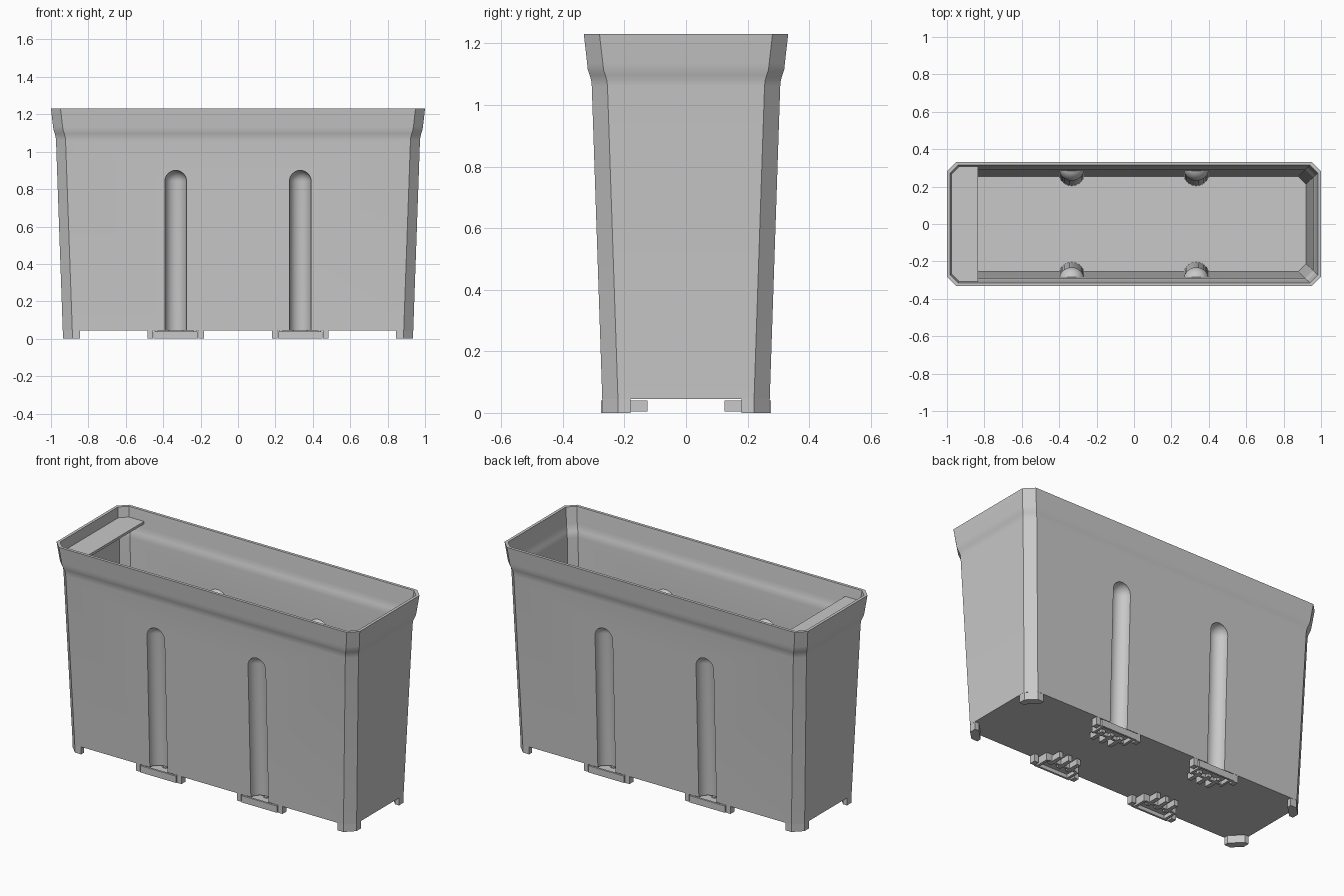
import bpy, bmesh, math

cube = bpy.data.objects.get("Cube")
if cube:
    bpy.data.objects.remove(cube)

grey = bpy.data.materials.new("light grey plastic")
grey.use_nodes = True
COLOUR = (0.58, 0.58, 0.58, 1)
grey.diffuse_color = COLOUR
grey.node_tree.nodes["Principled BSDF"].inputs["Base Color"].default_value = COLOUR

FLOOR = 0.045
GROOVE_X = 0.333
WALL = 0.017


def loft(name, rings):
    """Skin a stack of equal rings of points and cap both ends."""
    bm = bmesh.new()
    loops = [[bm.verts.new(p) for p in ring] for ring in rings]
    n = len(loops[0])
    for a, b in zip(loops, loops[1:]):
        for i in range(n):
            j = (i + 1) % n
            bm.faces.new((a[i], a[j], b[j], b[i]))
    bm.faces.new(loops[0][::-1])
    bm.faces.new(loops[-1])
    bmesh.ops.recalc_face_normals(bm, faces=bm.faces)
    mesh = bpy.data.meshes.new(name)
    bm.to_mesh(mesh)
    bm.free()
    mesh.materials.append(grey)
    obj = bpy.data.objects.new(name, mesh)
    bpy.context.collection.objects.link(obj)
    return obj


def octagon(hx, hy, z, c):
    quarter = [(hx, hy - c), (hx - c, hy)]
    pts = quarter + [(-x, y) for x, y in quarter[::-1]]
    pts += [(-x, -y) for x, y in pts]
    return [(x, y, z) for x, y in pts]


def prism(name, outline, z0, z1):
    return loft(name, [[(x, y, z) for x, y in outline] for z in (z0, z1)])


def box(name, x0, x1, y0, y1, z0, z1):
    return prism(name, [(x0, y0), (x1, y0), (x1, y1), (x0, y1)], z0, z1)


def capsule(name, x, side, r):
    """Round-topped post that leans with the wall."""
    top = 0.842
    profile = [(r, -0.1)]
    for i in range(9):
        a = math.radians(i * 10.8)
        profile.append((r * math.cos(a), top + r * math.sin(a)))
    rings = []
    for rad, z in profile:
        y = side * (0.27 + 0.035 * z)
        rings.append([(x + rad * math.cos(t), y + rad * math.sin(t), z)
                      for t in (math.tau * k / 40 for k in range(40))])
    return loft(name, rings)


def subtract(target, cutter):
    mod = target.modifiers.new("cut", 'BOOLEAN')
    mod.operation = 'DIFFERENCE'
    mod.solver = 'EXACT'
    mod.object = cutter
    bpy.context.view_layer.objects.active = target
    bpy.ops.object.modifier_apply(modifier=mod.name)
    bpy.data.objects.remove(cutter)


# Tapered tub with a flared lip: half length, half width, height
profile = [(0.937, 0.272, FLOOR), (0.973, 0.306, 1.06), (0.975, 0.308, 1.08),
           (0.980, 0.313, 1.097), (0.986, 0.319, 1.115), (0.989, 0.321, 1.135),
           (1.0, 0.332, 1.23)]
tub = loft("tub", [octagon(hx, hy, z, 0.051) for hx, hy, z in profile])
inner = [(hx - WALL, hy - WALL, z, 0.042) for hx, hy, z in profile]
inner[0] = inner[0][:2] + (FLOOR + 0.02, 0.042)
inner[-1] = (0.985, 0.317, 1.25, 0.042)
cavity = loft("cavity", [octagon(*p) for p in inner])

# Round-topped grooves pressed into both long walls
for x in (-GROOVE_X, GROOVE_X):
    for side in (-1, 1):
        subtract(cavity, capsule("groove_core", x, side, 0.068))
        subtract(tub, capsule("groove_cutter", x, side, 0.058))
subtract(tub, cavity)

# Shelf inside one end, just below the rim
shelf = prism("end_shelf", [(-0.835, -0.314), (-0.835, 0.314), (-0.935, 0.314),
                            (-0.982, 0.268), (-0.982, -0.268), (-0.935, -0.314)],
              1.155, 1.17)

# Chamfered corner feet
foot = [(0.845, 0.271), (0.885, 0.271), (0.936, 0.221),
        (0.936, 0.18), (0.91, 0.18), (0.845, 0.245)]
for sx in (-1, 1):
    for sy in (-1, 1):
        prism("corner_foot", [(x * sx, y * sy) for x, y in foot], 0, FLOOR + 0.005)

# Clip feet below each groove
for cx in (-GROOVE_X, GROOVE_X):
    for s in (-1, 1):
        def part(name, x0, x1, y0, y1, z0, z1):
            box(name, cx + x0, cx + x1, s * y0, s * y1, z0, z1)
        part("clip_ledge", -0.1, 0.1, 0.205, 0.27, 0.022, 0.036)
        part("clip_front", -0.118, 0.118, 0.264, 0.276, 0, 0.04)
        for e in (-1, 1):
            part("clip_side", e * 0.122, e * 0.15, 0.235, 0.271, 0, FLOOR + 0.005)
            part("clip_arm", e * 0.095, e * 0.11, 0.185, 0.266, 0, FLOOR + 0.005)
        for k in (-1, 0, 1):
            part("clip_prong", k * 0.06 - 0.012, k * 0.06 + 0.012,
                 0.125, 0.22, 0.005, 0.04)
        part("clip_bridge", -0.11, 0.11, 0.185, 0.2, 0.005, FLOOR + 0.005)

# Smooth the rounded grooves and lip, keep the corners sharp
bpy.ops.object.select_all(action='DESELECT')
tub.select_set(True)
bpy.context.view_layer.objects.active = tub
bpy.ops.object.shade_smooth_by_angle(angle=math.radians(30))
